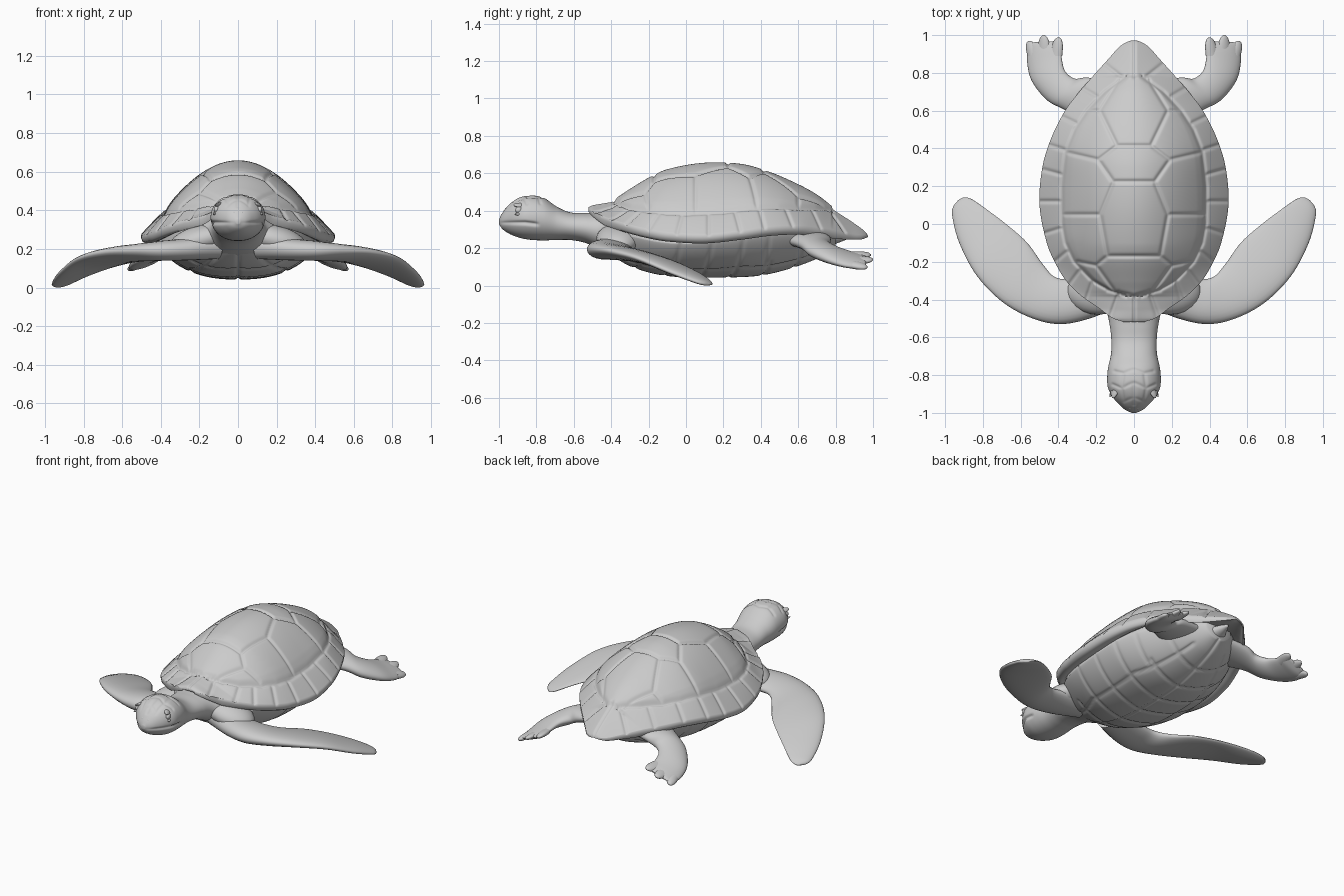
import bpy, math
from mathutils import Vector as V

if "Cube" in bpy.data.objects:
    bpy.data.objects.remove(bpy.data.objects["Cube"])

mat = bpy.data.materials.new("stone_grey")
mat.diffuse_color = (0.6, 0.6, 0.6, 1)
mat.use_nodes = True
mat.node_tree.nodes["Principled BSDF"].inputs["Base Color"].default_value = mat.diffuse_color


def add(name, verts, faces, angle=70):
    me = bpy.data.meshes.new(name)
    me.from_pydata([tuple(v) for v in verts], [], faces)
    me.materials.append(mat)
    ob = bpy.data.objects.new(name, me)
    bpy.context.collection.objects.link(ob)
    bpy.ops.object.select_all(action='DESELECT')
    ob.select_set(True)
    bpy.context.view_layer.objects.active = ob
    bpy.ops.object.mode_set(mode='EDIT')
    bpy.ops.mesh.select_all(action='SELECT')
    bpy.ops.mesh.normals_make_consistent(inside=False)
    bpy.ops.object.mode_set(mode='OBJECT')
    bpy.ops.object.shade_smooth_by_angle(angle=math.radians(angle))
    return ob


def hermite(rows, x):
    """Smooth interpolation of rows (key, a, b, ...) at key x."""
    n = len(rows)
    x = min(max(x, rows[0][0]), rows[-1][0])
    i = next((k for k in range(n - 1) if x <= rows[k + 1][0]), n - 2)
    p0, p1, p2, p3 = rows[max(i - 1, 0)], rows[i], rows[i + 1], rows[min(i + 2, n - 1)]
    h = p2[0] - p1[0]
    t = (x - p1[0]) / h
    out = []
    for a, b, c, d in zip(p0[1:], p1[1:], p2[1:], p3[1:]):
        m1 = (c - a) / (p2[0] - p0[0]) * h
        m2 = (d - b) / (p3[0] - p1[0]) * h
        out.append((2*t**3 - 3*t*t + 1)*b + (t**3 - 2*t*t + t)*m1
                   + (3*t*t - 2*t**3)*c + (t**3 - t*t)*m2)
    return out


def groove(x, y, segs, width):
    """1 on a seam line, fading to 0 away from it."""
    best = 1.0
    for x1, y1, x2, y2 in segs:
        dx, dy = x2 - x1, y2 - y1
        t = max(0, min(1, ((x - x1)*dx + (y - y1)*dy) / (dx*dx + dy*dy + 1e-9)))
        best = min(best, math.hypot(x - x1 - t*dx, y - y1 - t*dy))
    return math.exp(-(best / width)**2)


def bridge(rings):
    n, m = len(rings[0]), len(rings)
    verts = [v for r in rings for v in r]
    faces = [(i*n + j, i*n + (j+1) % n, (i+1)*n + (j+1) % n, (i+1)*n + j)
             for i in range(m - 1) for j in range(n)]
    return verts, faces + [tuple(range(n)), tuple(range((m-1)*n, m*n))]


# Upper shell: y, half width, crest height, rim height
SHELL = [(-.52, .05, .43, .415), (-.5, .11, .44, .405), (-.45, .18, .45, .38), (-.38, .28, .465, .355),
         (-.3, .36, .515, .33), (-.2, .42, .575, .305), (-.1, .462, .62, .288), (.1, .5, .655, .278),
         (.3, .485, .648, .298), (.45, .44, .605, .318), (.6, .365, .54, .325), (.7, .29, .485, .315),
         (.78, .22, .425, .305), (.88, .13, .36, .285), (.94, .075, .318, .275), (.965, .035, .295, .275),
         (.972, .012, .285, .275)]
# Dome outline inside the rim: y, half width, height
DOME = [(-.38, .04, .455), (-.35, .13, .44), (-.3, .22, .42), (-.2, .315, .405), (-.1, .362, .395),
        (0, .38, .39), (.2, .382, .4), (.38, .362, .42), (.5, .315, .425), (.6, .25, .42),
        (.7, .155, .42), (.78, .04, .42)]
seams = [(0, -.38, .14, -.35), (0, -.17, .14, -.17), (.14, -.17, .2, -.22), (.2, -.22, .1, -.36), (.2, -.22, .3, -.2),
         (.14, -.17, .18, .05), (.18, .05, .11, .22), (.18, .05, .38, .05), (0, .225, .11, .225),
         (.11, .225, .19, .34), (.19, .34, .09, .415), (.19, .34, .36, .38), (0, .415, .09, .415),
         (.09, .415, .18, .6), (.18, .6, .08, .76), (.18, .6, .25, .6), (0, .78, 0, .97),
         (.08, -.36, .13, -.5), (0, -.38, 0, -.52)]
seams += [(a[1], a[0], b[1], b[0]) for a, b in zip(DOME, DOME[1:])]
for yi, yo in [(-.3, -.4), (-.24, -.32), (-.14, -.2), (-.02, -.05), (.12, .12), (.26, .29),
               (.39, .42), (.53, .57), (.67, .72), (.77, .85)]:
    seams.append((hermite(DOME, yi)[0], yi, hermite(SHELL, yo)[0], yo))


def shell_z(x, y, w, c, e):
    d, b = 0, c
    x = abs(x)
    if -.38 <= y <= .78:
        d, b = hermite(DOME, y)
        if x < d:
            q = x / d
            return b + (c - b)*(1 - q**1.95) + .008*min(1, (1 - q)*8)
    s = (x - d) / max(w - d, 1e-5)
    return b + (e - b)*(.85*s + .15*s*s)


rings, NY, NX = [], 230, 150
for i in range(NY + 1):
    y = -.52 + 1.492*i/NY
    w, c, e = hermite(SHELL, y)
    ring = []
    for j in range(NX + 1):
        x = w*(2*j/NX - 1)
        z = shell_z(x, y, w, c, e) - .011*groove(abs(x), y, seams, .0095)
        ring.append(V((x, y, z)))
    # Rolled rim edge and underside
    k = min(1, w/.2)
    for u, dz in [(1, -.012), (.985, -.03), (.94, -.04), (.87, -.03), (.78, -.005), (0, 0)]:
        ring.append(V((u*w, y, e + dz*k - .006)))
    for u, dz in [(.78, -.005), (.87, -.03), (.94, -.04), (.985, -.03), (1, -.012)]:
        ring.append(V((-u*w, y, e + dz*k - .006)))
    rings.append(ring)
add("upper_shell", *bridge(rings))

# Belly plate: y, half width, lowest height, upper height
BELLY = [(-.45, .1, .21, .3), (-.4, .2, .17, .3), (-.3, .3, .11, .29), (-.15, .38, .065, .26), (0, .415, .05, .25),
         (.25, .415, .05, .27), (.4, .38, .06, .29), (.55, .31, .095, .3), (.7, .21, .15, .3), (.8, .09, .21, .29)]
bseams = [(0, -.5, 0, .8)] + [(0, y, .24, y + .05) for y in (-.28, -.12, .05, .22, .4, .57)]
bseams += [(.12, -.36, .24, -.1), (.24, -.1, .25, .3), (.25, .3, .12, .7)]
bseams += [(.24, y, .42, y + .04) for y in (-.07, .1, .27, .42)]
rings = []
for i in range(121):
    y = -.45 + 1.25*i/120
    p, lo, hi = hermite(BELLY, y)
    ring = []
    for j in range(91):
        x = p*math.sin(math.pi*(j/90 - .5))
        z = hi - .02 - (hi - .02 - lo)*(1 - abs(x/p)**2.5)**.8
        ring.append(V((x, y, z + .009*groove(abs(x), y, bseams, .0095))))
    ring += [V((p*.95, y, hi + .03)), V((-p*.95, y, hi + .03))]
    rings.append(ring)
add("belly_plate", *bridge(rings))

# Neck and head: y, half width, top, bottom
HEAD = [(-1.0, .012, .36, .335), (-.985, .045, .39, .312), (-.96, .075, .425, .292), (-.92, .11, .462, .272),
        (-.87, .137, .484, .257), (-.82, .142, .488, .25), (-.76, .137, .475, .248), (-.69, .122, .428, .25),
        (-.62, .12, .398, .25), (-.54, .128, .394, .235), (-.46, .15, .395, .2), (-.38, .22, .38, .17),
        (-.25, .26, .36, .17)]
scales = [(0, -.92, .05, -.94), (0, -.92, 0, -.97), (.05, -.94, .06, -.87), (.06, -.87, 0, -.84), (.06, -.87, .11, -.85),
          (.06, -.87, .05, -.79), (.05, -.79, 0, -.77), (.05, -.79, .1, -.78), (0, -.84, 0, -.92)]
rings = []
for i in range(131):
    y = -1 + .75*(i/130)**1.25
    w, top, bot = hermite(HEAD, y)
    zc, h = (top + bot)/2, (top - bot)/2
    ring = []
    for j in range(120):
        a = 2*math.pi*j/120
        ca, sa = math.cos(a), math.sin(a)
        k = 1.0
        z = zc + h*sa
        if y < -.78:                                    # mouth line
            line = .342 - .12*max(0, y + .86)
            k -= .085*min(1, (-.78 - y)/.03)*math.exp(-((z - line) / .009)**2)
        if z > .42 and y < -.7:                         # head scales
            k -= .04*groove(abs(w*ca), y, scales, .008)
        ring.append(V((w*k*math.copysign(abs(ca)**.9, ca), y, zc + h*k*sa)))
    rings.append(ring)
add("head_and_neck", *bridge(rings))


def ball(name, loc, size, rot=(0, 0, 0)):
    bpy.ops.mesh.primitive_uv_sphere_add(segments=24, ring_count=14, location=loc, rotation=rot)
    ob = bpy.context.object
    ob.name, ob.scale = name, size
    ob.data.materials.append(mat)
    bpy.ops.object.shade_smooth_by_angle(angle=math.radians(60))


def blade(name, rows, side, steps=60, lead=.8):
    """Limb lofted from rows of (leading xyz, trailing xyz, half thickness)."""
    rows = [(i, *r) for i, r in enumerate(rows)]
    rings = []
    for i in range(steps + 1):
        r = hermite(rows, (len(rows) - 1)*i/steps)
        a, b, t = V(r[:3]), V(r[3:6]), r[6]
        ring = []
        for j in range(28):
            th = 2*math.pi*j/28
            p = (a + b)/2 + (a - b)/2*math.cos(th)
            up = t*math.sin(th)*(1 - (1 - lead)*(1 - math.cos(th)))
            ring.append(V((side*p.x, p.y, p.z + up)))
        rings.append(ring)
    add(name, *bridge(rings))


FRONT = [(.08, -.44, .22, .14, -.26, .22, .08), (.25, -.505, .205, .33, -.29, .2, .068),
         (.4, -.53, .2, .42, -.28, .19, .062), (.55, -.495, .2, .485, -.21, .165, .052),
         (.7, -.41, .19, .565, -.1, .14, .043), (.835, -.27, .155, .665, -.01, .11, .035),
         (.925, -.1, .085, .77, .07, .072, .029), (.962, .04, .032, .84, .12, .04, .022),
         (.958, .09, .018, .875, .138, .024, .016), (.93, .127, .013, .905, .141, .014, .006)]
REAR = [(.2, .5, .26, .1, .76, .27, .05), (.36, .6, .23, .25, .775, .25, .05),
        (.46, .655, .19, .315, .77, .22, .05), (.54, .755, .145, .365, .81, .2, .042),
        (.565, .85, .115, .383, .88, .18, .033), (.562, .915, .108, .386, .925, .17, .027),
        (.55, .95, .115, .4, .96, .165, .014), (.53, .962, .12, .42, .968, .16, .004)]
# Toe lobes: base centre, tip
TOES = [(.53, .89, .12, .552, .97, .105), (.475, .9, .14, .478, 1.0, .145), (.415, .89, .165, .4, .988, .17)]
for side, tag in ((1, "right"), (-1, "left")):
    blade("front_flipper_" + tag, FRONT, side)
    blade("rear_flipper_" + tag, REAR, side, 40, .95)
    for k, (x, y, z, x2, y2, z2) in enumerate(TOES):
        lobe = [(x + s + (x2 - x)*f, y + (y2 - y)*f, z + (z2 - z)*f - s*.3,
                 x - s + (x2 - x)*f, y + (y2 - y)*f, z + (z2 - z)*f + s*.3, t)
                for f, s, t in ((0, .035, .022), (.5, .031, .019), (.85, .02, .013), (1, .005, .004))]
        blade(f"rear_toe_{k}_{tag}", lobe, side, 14, 1)
    # Shoulder, eye, lids and nostril
    ball("shoulder_" + tag, (side*.19, -.36, .255), (.17, .12, .075), (0, side*.25, 0))
    ball("eye_" + tag, (side*.107, -.888, .41), (.016, .026, .02), (0, 0, side*.4))
    ball("brow_" + tag, (side*.098, -.885, .436), (.018, .04, .01), (0, side*.6, side*.4))
    ball("lower_lid_" + tag, (side*.115, -.885, .388), (.009, .034, .008), (0, 0, side*.4))
    ball("nostril_" + tag, (side*.02, -.975, .39), (.008, .007, .011))

# Tail
TAIL = [(-.12, .62, .25, .12, .62, .25, .065), (-.08, .74, .255, .08, .74, .255, .045),
        (-.04, .82, .265, .04, .82, .265, .028), (-.008, .88, .27, .008, .88, .27, .008)]
blade("tail", TAIL, 1, 20, 1)

# Stand the lowest point on the ground
bpy.context.view_layer.update()
objs = [o for o in bpy.data.objects if o.type == 'MESH']
low = min((o.matrix_world @ v.co).z for o in objs for v in o.data.vertices)
for o in objs:
    o.location.z -= low
